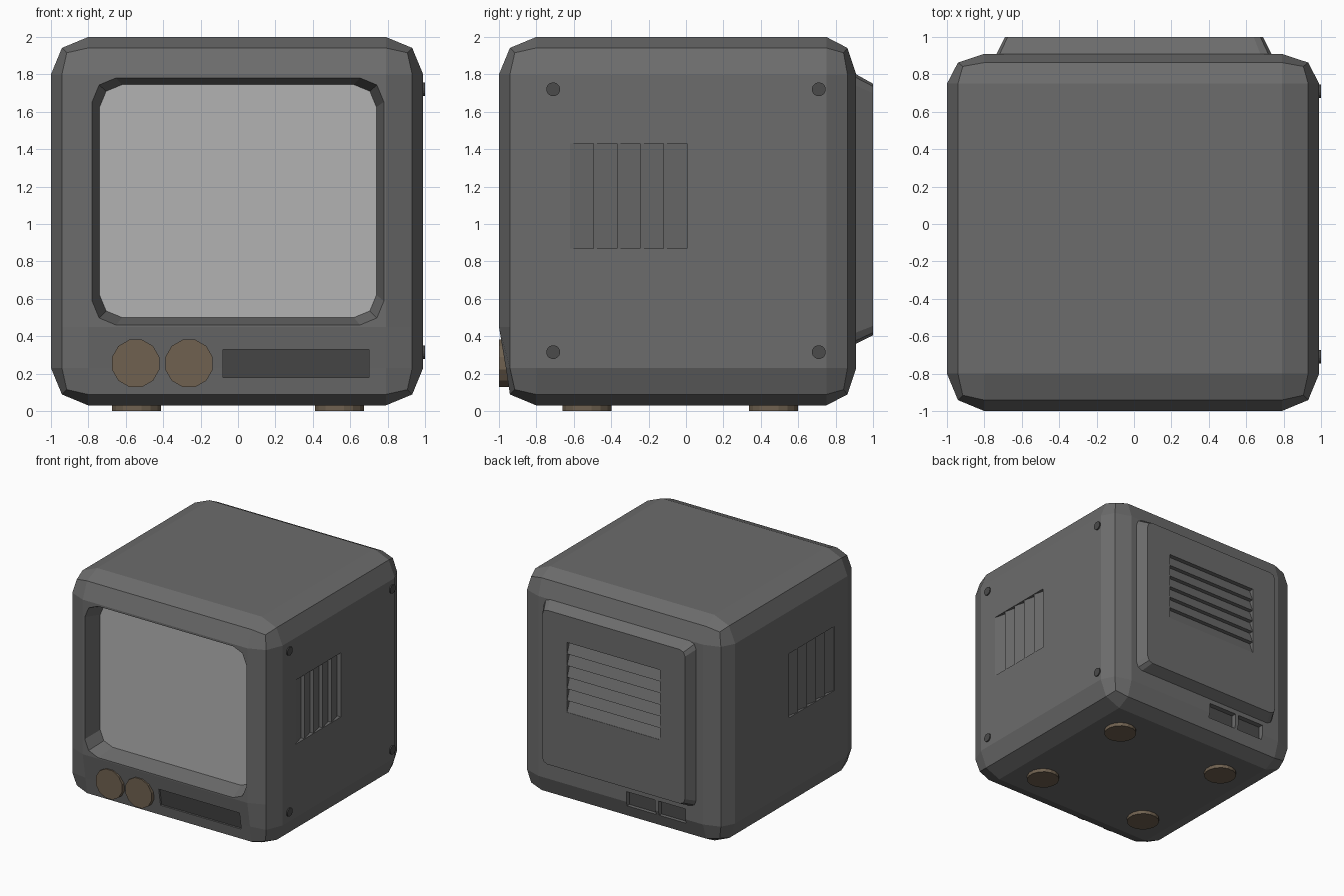
import bpy, bmesh
from math import pi, cos, sin
from mathutils import Matrix

if "Cube" in bpy.data.objects:
    bpy.data.objects.remove(bpy.data.objects["Cube"])


def paint(name, rgb):
    m = bpy.data.materials.new(name)
    m.diffuse_color = (*rgb, 1)
    m.use_nodes = True
    m.node_tree.nodes["Principled BSDF"].inputs["Base Color"].default_value = m.diffuse_color
    return m


CASE = paint("case_grey", (0.15, 0.15, 0.15))
GLASS = paint("glass_grey", (0.45, 0.45, 0.45))
DARK = paint("dark_grey", (0.07, 0.07, 0.07))
BROWN = paint("brown", (0.16, 0.12, 0.08))


def add(name, bm, mat):
    bmesh.ops.recalc_face_normals(bm, faces=bm.faces)
    me = bpy.data.meshes.new(name)
    bm.to_mesh(me)
    bm.free()
    ob = bpy.data.objects.new(name, me)
    bpy.context.collection.objects.link(ob)
    if mat:
        me.materials.append(mat)
    return ob


def loft(name, loops, mat=CASE):
    """Closed solid through loops with equal point counts."""
    bm = bmesh.new()
    rings = [[bm.verts.new(p) for p in lp] for lp in loops]
    n = len(rings[0])
    for a, b in zip(rings, rings[1:]):
        for i in range(n):
            j = (i + 1) % n
            bm.faces.new((a[i], a[j], b[j], b[i]))
    bm.faces.new(rings[0])
    bm.faces.new(rings[-1])
    return add(name, bm, mat)


def cut(target, cutter):
    cutter.hide_render = True
    mod = target.modifiers.new("cut", 'BOOLEAN')
    mod.operation, mod.solver, mod.object = 'DIFFERENCE', 'EXACT', cutter
    bpy.context.view_layer.objects.active = target
    bpy.ops.object.modifier_apply(modifier=mod.name)
    bpy.data.objects.remove(cutter)


def rrect(y, x0, x1, z0, z1, r):
    """Rounded rectangle facing y, two segments per corner."""
    pts = []
    for k, (cx, cz) in enumerate([(x1 - r, z1 - r), (x0 + r, z1 - r),
                                  (x0 + r, z0 + r), (x1 - r, z0 + r)]):
        for s in range(3):
            a = k * pi / 2 + s * pi / 4
            pts.append((cx + r * cos(a), y, cz + r * sin(a)))
    return pts


def disc(name, axis, c, r, h, n, mat):
    """Cylinder running from point c along the axis for length h."""
    u, v = [i for i in range(3) if i != axis]
    loops = []
    for d in (0, h):
        ring = []
        for i in range(n):
            a = (i + 0.5) * 2 * pi / n
            p = list(c)
            p[axis] += d
            p[u] += r * cos(a)
            p[v] += r * sin(a)
            ring.append(p)
        loops.append(ring)
    return loft(name, loops, mat)


def louvre(u0, u1, n, depth):
    """Saw-tooth profile as (position, height above surface)."""
    w = (u1 - u0) / n
    pts = [(u0, 0.05)]
    for i in range(n):
        pts += [(u0 + i * w, -0.003), (u0 + (i + 1) * w, -depth)]
    return pts + [(u1, 0.05)]


# Case: box with two-step rounded edges and a sloped lower front
bm = bmesh.new()
bmesh.ops.create_cube(bm, size=1, matrix=Matrix.Translation((-0.005, -0.045, 1.015))
                      @ Matrix.Diagonal((1.99, 1.91, 1.97, 1)))
bmesh.ops.bevel(bm, geom=bm.edges[:], offset=0.2, offset_type='OFFSET',
                segments=2, profile=0.5, affect='EDGES')
bmesh.ops.bisect_plane(bm, geom=bm.verts[:] + bm.edges[:] + bm.faces[:],
                       plane_co=(0, 0, 0.45), plane_no=(0, 0, 1))
for v in bm.verts:
    if v.co.y > 0.5:
        v.co.y = 0.91 - (0.91 - v.co.y) * 0.8
    elif v.co.y < -0.99 and v.co.z < 0.3:
        v.co.y = -0.963
case = add("case", bm, CASE)

# Screen recess and screen
cut(case, loft("screen_cutter", [rrect(-1.04, -0.79, 0.79, 0.45, 1.79, 0.13),
                                 rrect(-0.84, -0.74, 0.74, 0.50, 1.745, 0.12)]))
loft("screen", [rrect(-0.845, -0.74, 0.74, 0.50, 1.745, 0.12),
                rrect(-0.80, -0.74, 0.74, 0.50, 1.745, 0.12)], GLASS)


# Control slot on the sloped lower front
def slot(name, a, b, mat=None):
    def surf(z):
        return -0.94 - 0.162 * (z - 0.09)
    return loft(name, [[(x, surf(z) + d, z) for z, d in
                        ((0.18, a), (0.33, a), (0.33, b), (0.18, b))]
                       for x in (-0.08, 0.70)], mat)


cut(case, slot("slot_cutter", -0.05, 0.02))
slot("slot_plate", 0.015, 0.04, DARK)

# Knobs
for i, x in enumerate((-0.547, -0.262)):
    disc(f"knob_{i + 1}", 1, (x, -1.0, 0.255), 0.131, 0.07, 12, BROWN)

# Side vents
for s, face in ((1, 0.99), (-1, -1.0)):
    prof = louvre(-0.62, 0.005, 5, 0.035)
    cut(case, loft("side_vent_cutter",
                   [[(face + s * d, y, z) for y, d in prof] for z in (0.87, 1.43)]))

# Back ports
for i, (x0, x1) in enumerate(((-0.34, -0.06), (-0.63, -0.37))):
    def box(y0, y1):
        return [[(x0, y, 0.19), (x1, y, 0.19), (x1, y, 0.32), (x0, y, 0.32)]
                for y in (y0, y1)]
    cut(case, loft("port_cutter", box(0.86, 0.95)))
    loft(f"port_{i + 1}", box(0.84, 0.865), DARK)

# Back panel with louvred vent
panel = loft("back_panel", [rrect(0.86, -0.735, 0.735, 0.36, 1.80, 0.06),
                            rrect(0.91, -0.735, 0.735, 0.36, 1.80, 0.06),
                            rrect(1.00, -0.69, 0.69, 0.405, 1.75, 0.05)])
prof = louvre(0.91, 1.52, 6, 0.04)
cut(panel, loft("back_vent_cutter",
                [[(x, 1.0 + d, z) for z, d in prof] for x in (-0.45, 0.45)]))

# Screws on the right side
for y in (-0.71, 0.71):
    for z in (0.315, 1.72):
        disc("screw", 0, (0.97, y, z), 0.037, 0.03, 16, DARK)

# Feet
for x in (-0.542, 0.542):
    for y in (-0.53, 0.468):
        disc("foot", 2, (x, y, 0), 0.133, 0.05, 16, BROWN)
